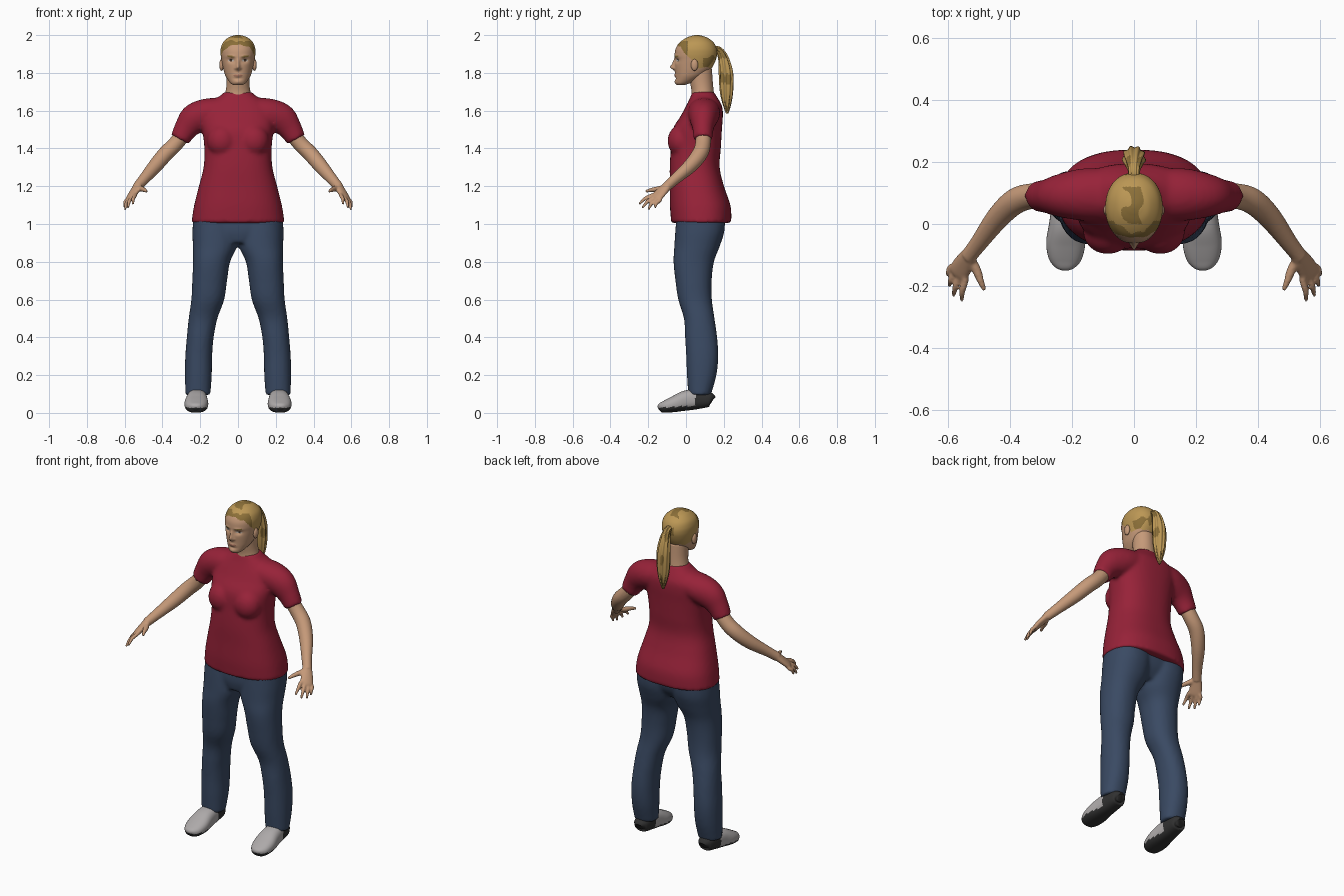
import bpy, bmesh
from math import sin, cos, pi, exp
from mathutils import Vector, Matrix

cube = bpy.data.objects.get("Cube")
if cube:
    bpy.data.objects.remove(cube, do_unlink=True)


def material(name, r, g, b):
    m = bpy.data.materials.new(name)
    m.use_nodes = True
    m.diffuse_color = (r, g, b, 1)
    bsdf = m.node_tree.nodes["Principled BSDF"]
    bsdf.inputs["Base Color"].default_value = (r, g, b, 1)
    bsdf.inputs["Roughness"].default_value = 0.8
    return m


SKIN = material("skin", 0.56, 0.32, 0.19)
LIP = material("lip", 0.38, 0.17, 0.11)
HAIR = material("blond_hair", 0.50, 0.31, 0.09)
DARK_HAIR = material("dark_blond_hair", 0.26, 0.16, 0.04)
SHIRT = material("red_cloth", 0.31, 0.016, 0.04)
JEANS = material("blue_denim", 0.042, 0.068, 0.125)
SHOE = material("grey_leather", 0.42, 0.40, 0.40)
SOLE = material("dark_rubber", 0.03, 0.03, 0.03)
WHITE = material("eye_white", 0.5, 0.45, 0.4)
BROWN = material("eye_brown", 0.05, 0.03, 0.02)

X, Y = Vector((1, 0, 0)), Vector((0, 1, 0))


def spline(rows, steps):
    """Catmull-Rom through rows of numbers."""
    out = []
    for i in range(len(rows) - 1):
        quad = [rows[max(0, min(len(rows) - 1, i + k))] for k in (-1, 0, 1, 2)]
        for s in range(steps):
            t = s / steps
            out.append([0.5 * (2 * b + (c - a) * t + (2 * a - 5 * b + 4 * c - d) * t * t
                               + (3 * b - a - 3 * c + d) * t ** 3) for a, b, c, d in zip(*quad)])
    return out + [list(rows[-1])]


def loft(bm, rows, ref=None, n=2.0, side=1, steps=6, segs=32, ridge=0.0):
    """Closed skin over rings (x, y, z, a, b); level rings unless ref gives the width direction."""
    rows = spline(rows, steps)
    centres = [Vector((side * r[0], r[1], r[2])) for r in rows]
    rings = []
    for i, (c, r) in enumerate(zip(centres, rows)):
        u, v = X, Y
        if ref:
            t = (centres[min(i + 1, len(rows) - 1)] - centres[max(i - 1, 0)]).normalized()
            w = Vector((side * ref[0], ref[1], ref[2]))
            u = (w - t * w.dot(t)).normalized()
            v = t.cross(u)
        a, b = max(r[3], 0.001), max(r[4], 0.001)
        ring = []
        for k in range(segs):
            q = 2 * pi * k / segs
            rad = (abs(cos(q) / a) ** n + abs(sin(q) / b) ** n) ** (-1 / n)
            rad *= 1 + ridge * cos(9 * q + 6 * r[2])
            ring.append(bm.verts.new(c + (u * cos(q) + v * sin(q)) * rad))
        rings.append(ring)
    for p, q in zip(rings, rings[1:]):
        for k in range(segs):
            j = (k + 1) % segs
            bm.faces.new((p[k], p[j], q[j], q[k]))
    bm.faces.new(rings[0])
    bm.faces.new(rings[-1])


def ball(bm, centre, size):
    m = Matrix.Translation(centre) @ Matrix.Diagonal((*size, 1))
    bmesh.ops.create_uvsphere(bm, u_segments=24, v_segments=16, radius=1, matrix=m)


def finish(bm, name, mats, rule=None, voxel=0, relax=3):
    """Turn bm into an object; voxel fuses overlapping volumes into one skin."""
    bmesh.ops.recalc_face_normals(bm, faces=bm.faces)
    if rule:
        for f in bm.faces:
            f.material_index = mats.index(rule(f.calc_center_median()))
    me = bpy.data.meshes.new(name)
    bm.to_mesh(me)
    bm.free()
    me.shade_smooth()
    for m in mats:
        me.materials.append(m)
    ob = bpy.data.objects.new(name, me)
    bpy.context.collection.objects.link(ob)
    if voxel:
        mod = ob.modifiers.new("fuse", "REMESH")
        mod.mode, mod.voxel_size, mod.use_smooth_shade = "VOXEL", voxel, True
        mod = ob.modifiers.new("relax", "SMOOTH")
        mod.factor, mod.iterations = 0.5, relax
    return ob


SIDES = (("left", 1), ("right", -1))

# Shirt: torso, bust and sleeves fused
bm = bmesh.new()
loft(bm, [(0, .08, 1.005, .245, .158), (0, .08, 1.03, .243, .16), (0, .075, 1.1, .232, .16),
          (0, .058, 1.2, .207, .143), (0, .046, 1.3, .182, .132), (0, .052, 1.4, .178, .132),
          (0, .06, 1.5, .188, .13), (0, .083, 1.57, .19, .112), (0, .095, 1.62, .175, .097),
          (0, .095, 1.66, .125, .077), (0, .092, 1.685, .085, .064), (0, .092, 1.7, .074, .058)],
     n=2.4, segs=64)
for _, s in SIDES:
    ball(bm, (s * .085, -.025, 1.44), (.08, .073, .085))
    loft(bm, [(.06, .095, 1.6, .085, .07), (.16, .095, 1.585, .085, .08), (.23, .092, 1.555, .072, .082),
              (.275, .09, 1.505, .056, .064), (.308, .09, 1.448, .05, .052)], Y, side=s)
finish(bm, "shirt", [SHIRT], voxel=0.011, relax=5)

# Jeans: pelvis and legs fused
bm = bmesh.new()
loft(bm, [(0, .05, .9, .1, .09), (0, .065, .96, .19, .118), (0, .075, 1.04, .225, .125)], n=2.4, segs=48)
for _, s in SIDES:
    loft(bm, [(.212, .072, .095, .066, .06), (.21, .083, .2, .071, .078), (.208, .086, .3, .071, .085),
              (.2, .08, .4, .071, .085), (.185, .07, .5, .076, .081), (.16, .048, .6, .087, .089),
              (.15, .04, .7, .092, .096), (.14, .041, .8, .098, .107), (.122, .058, .88, .117, .12),
              (.118, .073, .96, .123, .13), (.116, .078, 1.04, .12, .128)], n=2.2, side=s)
finish(bm, "jeans", [JEANS], voxel=0.011, relax=3)

# Arms with palm, fingers and thumb
SPREAD = Vector((.045, .04, -.02)).normalized()
for label, s in SIDES:
    bm = bmesh.new()
    loft(bm, [(.26, .09, 1.51, .04, .04), (.33, .09, 1.425, .041, .041), (.385, .072, 1.37, .042, .041),
              (.44, .02, 1.305, .037, .038), (.5, -.06, 1.235, .028, .029), (.535, -.105, 1.195, .026, .025)],
         Y, side=s)
    loft(bm, [(.525, -.092, 1.21, .025, .022), (.545, -.122, 1.178, .033, .019),
              (.566, -.155, 1.143, .037, .015), (.573, -.166, 1.132, .03, .01)], SPREAD, side=s)
    for base, tip in (((.545, -.178, 1.152), (.556, -.248, 1.105)),
                      ((.562, -.168, 1.14), (.583, -.232, 1.085)),
                      ((.576, -.155, 1.13), (.597, -.2, 1.076)),
                      ((.588, -.138, 1.127), (.6, -.165, 1.085))):
        knuckle, end = Vector(base), Vector(tip)
        root = Vector((.55, -.13, 1.17))
        mid = (knuckle + end) / 2 + Vector((.004, -.004, .006))
        loft(bm, [(*root, .01, .01), (*knuckle, .011, .011), (*mid, .01, .01), (*end, .006, .006)],
             X, side=s, segs=12)
    loft(bm, [(.53, -.105, 1.195, .014, .014), (.508, -.15, 1.185, .015, .014),
              (.495, -.185, 1.18, .011, .011), (.483, -.214, 1.172, .007, .007)], X, side=s, segs=12)
    finish(bm, label + "_arm", [SKIN], voxel=0.005, relax=3)


# Shoes: dark sole and heel, grey upper
def shoe_rule(c):
    return SOLE if c.y > .05 or c.z < .027 + .06 * (c.y + .14) else SHOE


for label, s in SIDES:
    bm = bmesh.new()
    profile = [(.14, .02, .045, .085), (.125, .042, .032, .11), (.06, .05, .02, .125), (0, .056, .012, .118),
               (-.06, .063, .004, .09), (-.11, .054, 0, .065), (-.137, .034, .003, .05), (-.146, .008, .015, .03)]
    loft(bm, [(.218 - .04 * y, y, (lo + hi) / 2, w, (hi - lo) / 2) for y, w, lo, hi in profile],
         X, n=2.5, side=s, steps=8, segs=40)
    finish(bm, label + "_shoe", [SHOE, SOLE], shoe_rule)

# Neck
bm = bmesh.new()
loft(bm, [(0, .09, 1.65, .08, .065), (0, .088, 1.7, .066, .059), (0, .082, 1.75, .06, .06),
          (0, .075, 1.82, .06, .062)])
finish(bm, "neck", [SKIN])


# Head: sculpted face, hair and features coloured by region
def head_rule(c):
    x, y, z = abs(c.x), c.y, c.z
    wave = .006 * sin(130 * c.x) + .005 * sin(90 * y + 70 * c.x)
    if z > max(1.825, 1.945 - 1.1 * (y + .04)) + wave * .5:
        fringe = y < .01 and z < 1.968 + wave
        crown = z > 1.96 and 0 < y < .12 and abs(c.x + .012 * sin(55 * y)) < .024 + wave
        back = y > .09 and abs(z - 1.9 + .5 * c.x) < .022 + 2 * wave and c.x > -.03
        return DARK_HAIR if fringe or crown or back else HAIR
    if y < 0:
        ex, ez = x - .037, z - 1.866
        if (ex / .016) ** 2 + (ez / .0065) ** 2 < 1:
            return BROWN if abs(ex) < .006 or ez > .003 else WHITE
        if abs(ex) < .02 and abs(ez - .021 - .12 * ex) < .0035:
            return DARK_HAIR
        if (x / .025) ** 2 + ((z - 1.786) / .0075) ** 2 < 1:
            return LIP
    return SKIN


bm = bmesh.new()
skull = [(-.046, -.01, 1.735, .024), (-.054, .03, 1.748, .042), (-.055, .09, 1.78, .064),
         (-.057, .125, 1.81, .075), (-.059, .145, 1.84, .082), (-.058, .158, 1.87, .088),
         (-.06, .165, 1.9, .092), (-.054, .162, 1.93, .091), (-.035, .147, 1.96, .08),
         (.0, .116, 1.985, .054), (.03, .086, 1.996, .028), (.05, .066, 2.0, .008)]
loft(bm, [(0, (f + b) / 2, z, w, (b - f) / 2) for f, b, z, w in skull], n=2.15, steps=10, segs=160)
# bumps: depth, x, z, x spread, z spread
bumps = [(.022, 0, 1.829, .011, .014), (.012, 0, 1.853, .009, .022), (.006, 0, 1.786, .02, .01),
         (.006, 0, 1.752, .02, .012), (-.009, .036, 1.866, .017, .012), (.004, .036, 1.887, .024, .008),
         (-.003, 0, 1.77, .02, .006), (.004, .014, 1.824, .007, .007)]
for v in bm.verts:
    if v.co.y < .02:
        v.co.y -= sum(d * exp(-((abs(v.co.x) - bx) / sx) ** 2 - ((v.co.z - bz) / sz) ** 2)
                      for d, bx, bz, sx, sz in bumps)
finish(bm, "head", [SKIN, LIP, HAIR, DARK_HAIR, WHITE, BROWN], head_rule)

# Ears
for label, s in SIDES:
    bm = bmesh.new()
    ball(bm, (s * .087, .045, 1.842), (.012, .019, .031))
    finish(bm, label + "_ear", [SKIN])


# Ponytail with ridged strands
def tail_rule(c):
    return DARK_HAIR if sin(150 * c.x + 9 * c.z) + sin(47 * c.z) > 1.1 else HAIR


bm = bmesh.new()
loft(bm, [(0, .135, 1.915, .02, .02), (0, .17, 1.922, .018, .018), (0, .197, 1.88, .028, .026),
          (0, .212, 1.8, .036, .036), (0, .215, 1.7, .033, .033), (0, .217, 1.63, .02, .02),
          (0, .218, 1.585, .005, .006)], X, steps=10, segs=72, ridge=.09)
finish(bm, "ponytail", [HAIR, DARK_HAIR], tail_rule)
